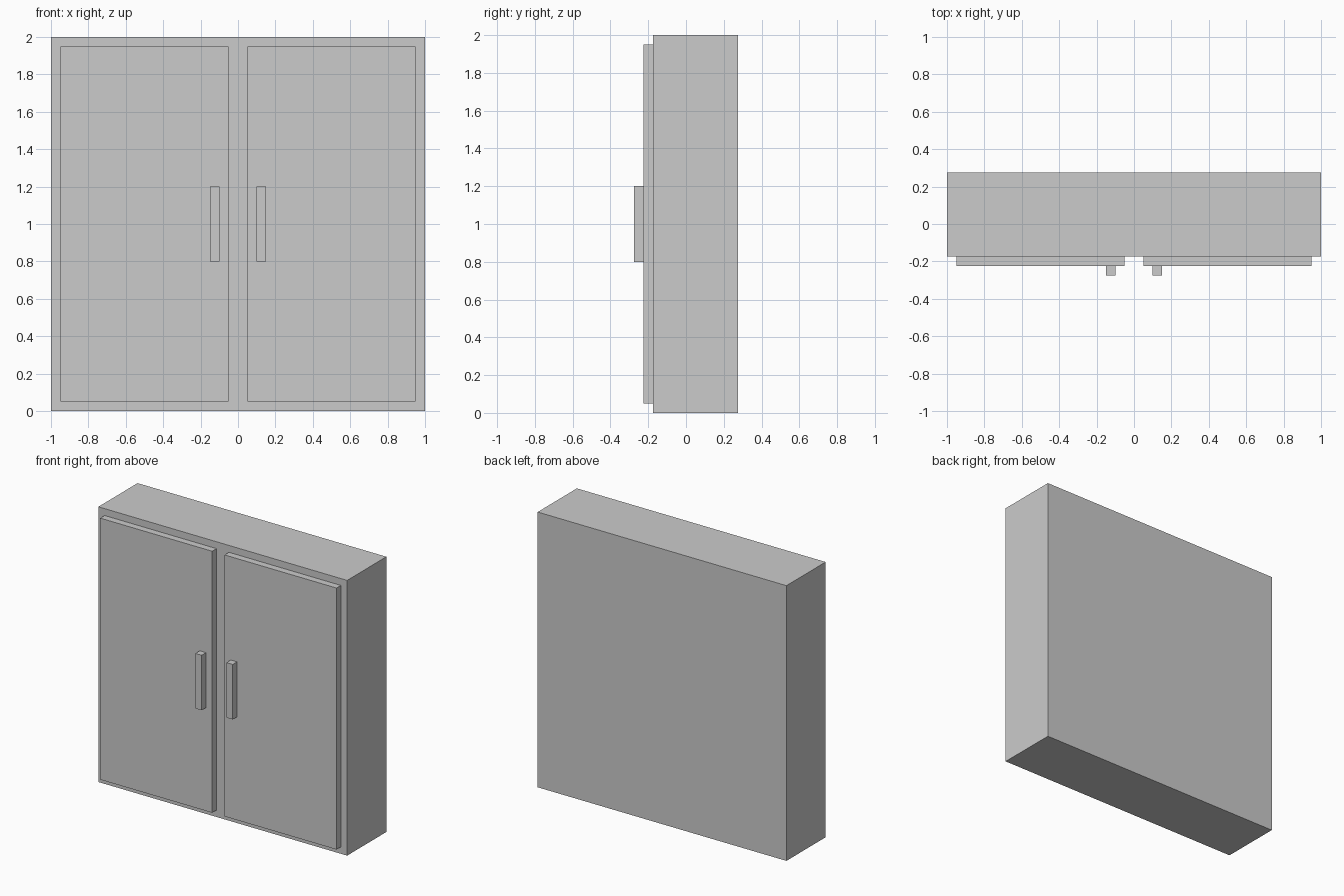
import bpy

if "Cube" in bpy.data.objects:
    bpy.data.objects.remove(bpy.data.objects["Cube"])


def box(name, x, y, z):
    """Add a box spanning the given (min, max) ranges."""
    spans = (x, y, z)
    bpy.ops.mesh.primitive_cube_add(size=1, location=[(a + b) / 2 for a, b in spans])
    obj = bpy.context.object
    obj.name = name
    obj.scale = [b - a for a, b in spans]
    bpy.ops.object.transform_apply(location=False, rotation=False, scale=True)
    return obj


# Cabinet body
box("cabinet_body", (-1, 1), (-0.175, 0.275), (0, 2))

# Mirrored doors with handles near the middle
for side, s in (("left", -1), ("right", 1)):
    box(f"{side}_door", sorted((s * 0.05, s * 0.95)), (-0.225, -0.175), (0.05, 1.95))
    box(f"{side}_handle", sorted((s * 0.10, s * 0.15)), (-0.275, -0.225), (0.8, 1.2))
